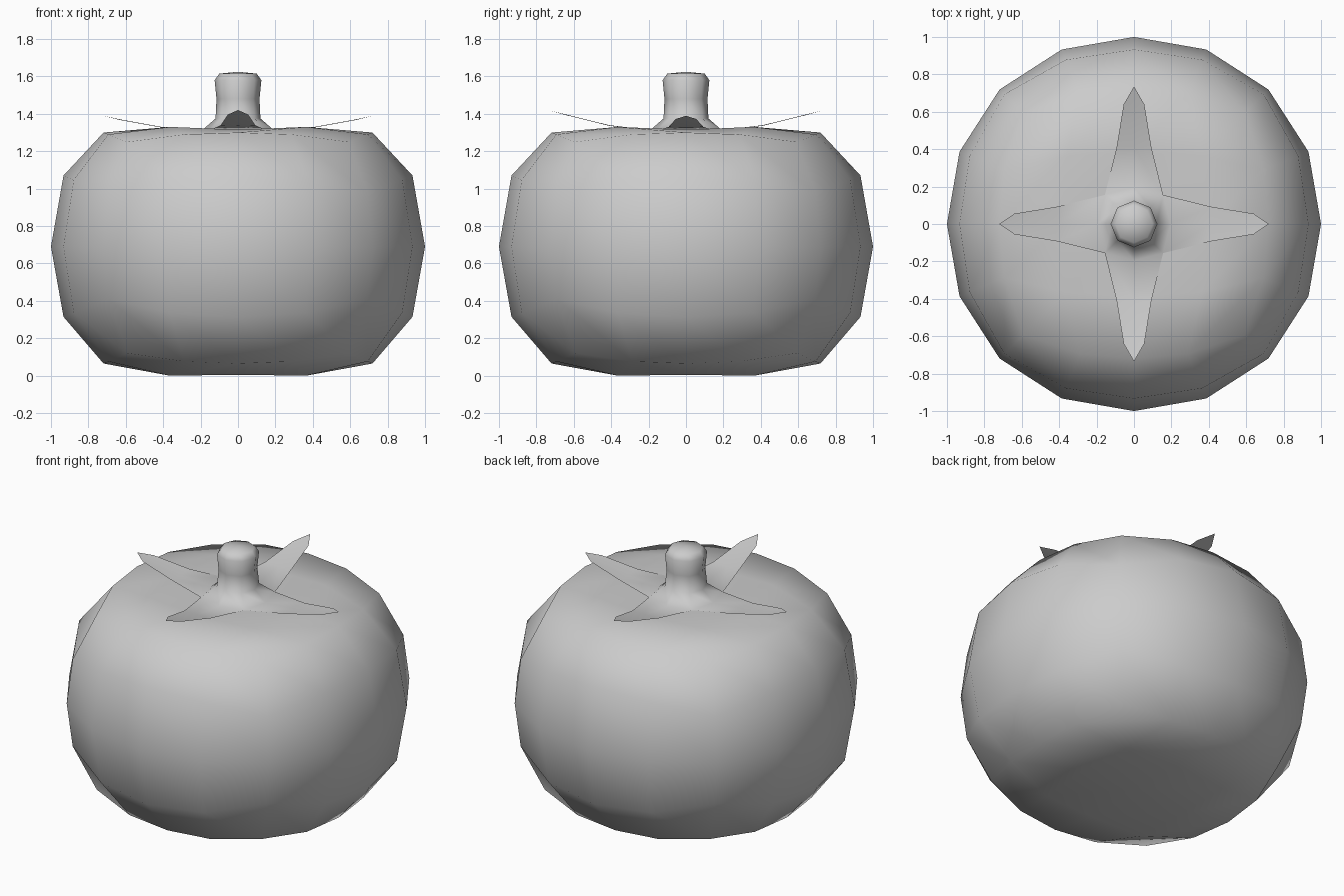
import bpy, bmesh
from math import tan, pi, cos, sin

if "Cube" in bpy.data.objects:
    bpy.data.objects.remove(bpy.data.objects["Cube"])


def finish(bm, name):
    bmesh.ops.recalc_face_normals(bm, faces=bm.faces)
    for f in bm.faces:
        f.smooth = True
    me = bpy.data.meshes.new(name)
    bm.to_mesh(me)
    bm.free()
    ob = bpy.data.objects.new(name, me)
    bpy.context.collection.objects.link(ob)
    return ob


def lerp_table(t, table):
    for (a, za), (b, zb) in zip(table, table[1:]):
        if t <= b:
            return za + (zb - za) * (t - a) / (b - a)
    return table[-1][1]


# Fruit body: a rounded quad sphere, squashed with dimpled poles
TOP = [(0, 0), (.386, .38), (.593, .56), (.719, .61), (.878, .64), (.933, .625), (1, .585)]
BOTTOM = [(0, 0), (.386, .375), (.593, .57), (.719, .625), (.878, .69), (.933, .685), (1, .67)]
P = 2.1
bm = bmesh.new()
bmesh.ops.create_cube(bm, size=2)
bmesh.ops.subdivide_edges(bm, edges=bm.edges[:], cuts=3, use_grid_fill=True)
for v in bm.verts:
    c = [tan(k * pi / 4) for k in v.co]
    n = sum(abs(k) ** P for k in c) ** (1 / P)
    x, y, z = (k / n for k in c)
    z = lerp_table(z, TOP) if z > 0 else -lerp_table(-z, BOTTOM)
    v.co = (x, y, .69 + z)
finish(bm, "fruit_body")

# Stem: octagonal rings flaring into a square base (axis radius, diagonal radius, z)
RINGS = [(.10, .10, 1.615), (.125, .125, 1.58), (.115, .115, 1.48),
         (.12, .125, 1.375), (.195, .22, 1.31)]
bm = bmesh.new()
prev = None
for ra, rd, z in RINGS:
    ring = []
    for i in range(8):
        r, a = (rd if i % 2 else ra), i * pi / 4
        ring.append(bm.verts.new((r * cos(a), r * sin(a), z)))
    if prev is None:
        cap = bm.verts.new((0, 0, 1.625))
        for i in range(8):
            bm.faces.new((cap, ring[i], ring[(i + 1) % 8]))
    else:
        for i in range(8):
            j = (i + 1) % 8
            bm.faces.new((prev[i], prev[j], ring[j], ring[i]))
    prev = ring

# Four calyx leaves growing out of the stem base (distance, half width, z)
for k in range(4):
    a = k * pi / 2
    lift = .03 if k % 2 else 0

    def point(d, w, z):
        return bm.verts.new((d * cos(a) - w * sin(a), d * sin(a) + w * cos(a), z))

    row = [prev[(2 * k - 1) % 8], prev[2 * k], prev[2 * k + 1]]
    for d, w, z in [(.41, .093, 1.33 + lift * .3), (.64, .055, 1.372 + lift * .8)]:
        new = [point(d, -w, z), point(d, 0, z - .003), point(d, w, z)]
        for i in range(2):
            bm.faces.new((row[i], row[i + 1], new[i + 1], new[i]))
        row = new
    tip = point(.72 + lift * .5, 0, 1.39 + lift)
    for i in range(2):
        bm.faces.new((row[i], row[i + 1], tip))
finish(bm, "stem_and_calyx")
